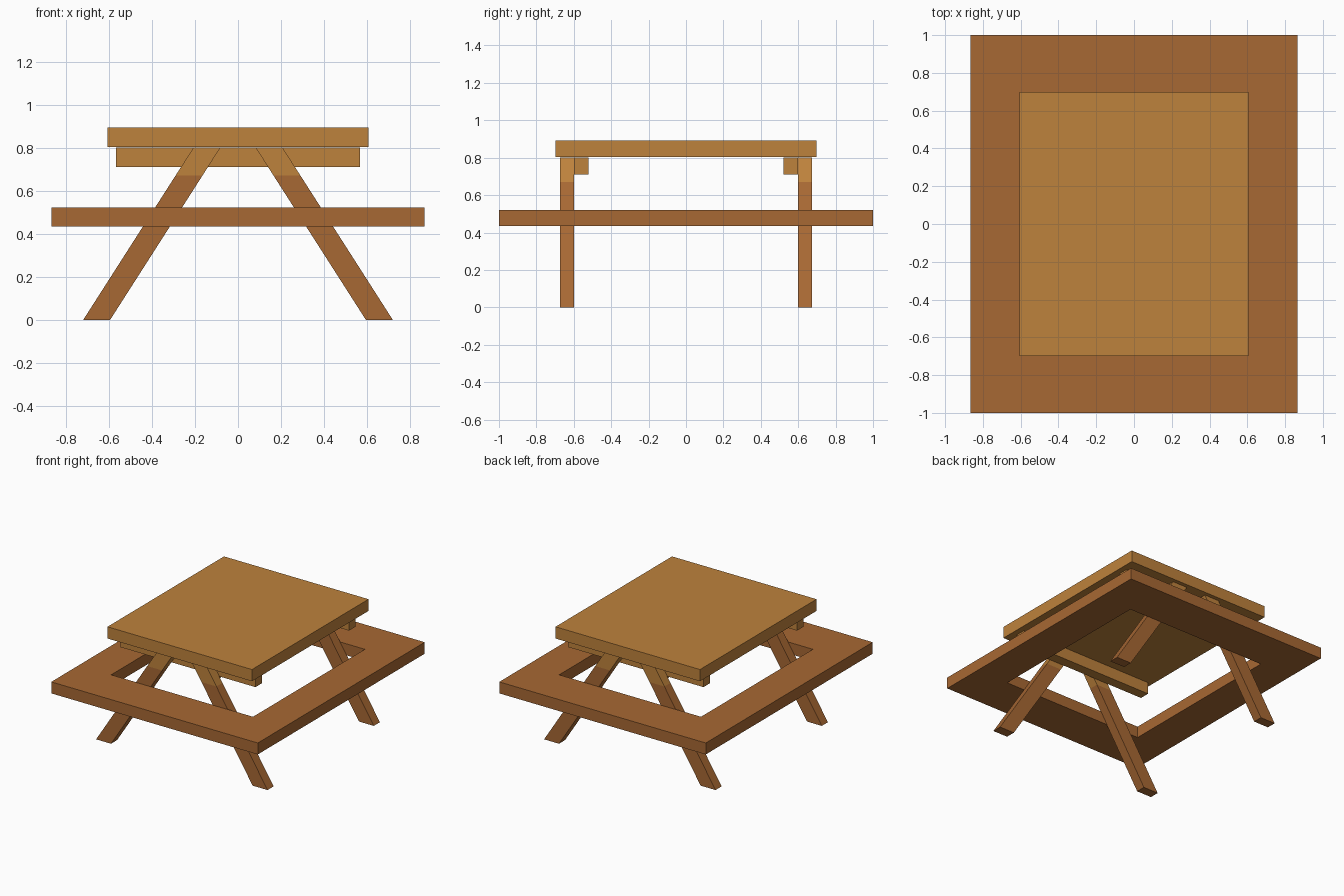
import bpy, bmesh

if "Cube" in bpy.data.objects:
    bpy.data.objects.remove(bpy.data.objects["Cube"])


def material(name, color):
    m = bpy.data.materials.new(name)
    m.diffuse_color = (*color, 1)
    m.use_nodes = True
    m.node_tree.nodes["Principled BSDF"].inputs["Base Color"].default_value = m.diffuse_color
    return m


LIGHT = material("light wood", (0.515, 0.223, 0.045))
DARK = material("dark wood", (0.386, 0.138, 0.033))


def finish(name, bm, *mats):
    bmesh.ops.recalc_face_normals(bm, faces=bm.faces)
    mesh = bpy.data.meshes.new(name)
    bm.to_mesh(mesh)
    bm.free()
    for m in mats:
        mesh.materials.append(m)
    ob = bpy.data.objects.new(name, mesh)
    bpy.context.collection.objects.link(ob)
    return ob


def loft(bm, rings, closed=False):
    """Skin rings of points; cap the ends, or join last to first."""
    vs = [[bm.verts.new(p) for p in r] for r in rings]
    n = len(vs[0])
    pairs = list(zip(vs, vs[1:])) + ([(vs[-1], vs[0])] if closed else [])
    for a, b in pairs:
        for i in range(n):
            j = (i + 1) % n
            bm.faces.new((a[i], a[j], b[j], b[i]))
    if not closed:
        bm.faces.new(vs[0])
        bm.faces.new(vs[-1])


def rect(x0, x1, y0, y1, z):
    return [(x0, y0, z), (x1, y0, z), (x1, y1, z), (x0, y1, z)]


def box(name, x0, x1, y0, y1, z0, z1, mat):
    bm = bmesh.new()
    loft(bm, [rect(x0, x1, y0, y1, z) for z in (z0, z1)])
    return finish(name, bm, mat)


# table top
box("table_top", -0.606, 0.606, -0.698, 0.698, 0.804, 0.893, LIGHT)

# seat: rectangular ring with an open middle
bm = bmesh.new()
outer, inner = (0.866, 1.0), (0.595, 0.67)
loft(bm, [rect(-hx, hx, -hy, hy, z) for (hx, hy), z in
          ((outer, 0.434), (outer, 0.521), (inner, 0.521), (inner, 0.434))],
     closed=True)
finish("seat", bm, DARK)

for side, sy in (("front", -1), ("back", 1)):
    # cross beam under the top, just inside the legs
    ya, yb = sorted((sy * 0.522, sy * 0.599))
    box(side + "_beam", -0.566, 0.566, ya, yb, 0.711, 0.80, LIGHT)
    # slanted legs, with a lighter upper end
    ya, yb = sorted((sy * 0.60, sy * 0.673))
    for hand, sx in (("left", -1), ("right", 1)):
        bm = bmesh.new()
        rings = []
        for z in (0, 0.67, 0.80):
            shift = 0.512 * z / 0.80
            rings.append(rect(sx * (0.594 - shift), sx * (0.719 - shift), ya, yb, z))
        loft(bm, rings)
        for f in bm.faces:
            f.material_index = int(f.calc_center_median().z > 0.67)
        finish(f"{side}_{hand}_leg", bm, DARK, LIGHT)
